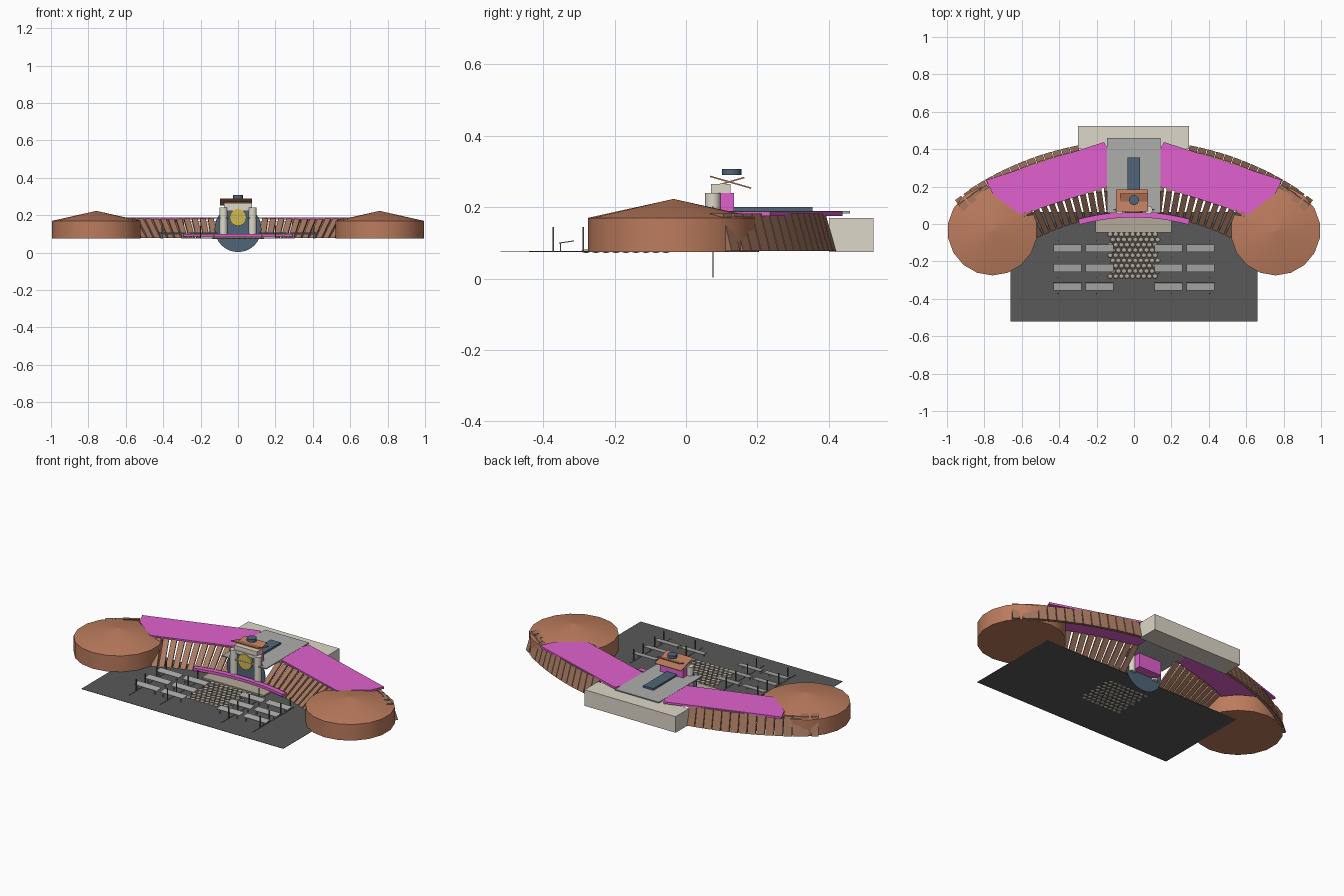
import bpy, bmesh
from math import sin, cos, radians, pi
from mathutils import Matrix

if "Cube" in bpy.data.objects:
    bpy.data.objects.remove(bpy.data.objects["Cube"])


def mat(name, r, g, b):
    m = bpy.data.materials.new(name)
    m.diffuse_color = (r, g, b, 1)
    m.use_nodes = True
    m.node_tree.nodes["Principled BSDF"].inputs["Base Color"].default_value = m.diffuse_color
    return m


BROWN = mat("terracotta", .50, .20, .11)
PLANK = mat("brown", .38, .19, .12)
PINK = mat("pink", .75, .12, .62)
CREAM = mat("cream", .72, .68, .58)
STONE = mat("stone", .45, .40, .32)
DARK = mat("dark_grey", .10, .10, .10)
GREY = mat("mid_grey", .42, .42, .41)
BLUE = mat("slate_blue", .08, .13, .19)
GOLD = mat("gold", .65, .48, .06)


def make(name, bm, m, smooth=False):
    bmesh.ops.recalc_face_normals(bm, faces=bm.faces)
    me = bpy.data.meshes.new(name)
    bm.to_mesh(me)
    bm.free()
    me.materials.append(m)
    for p in me.polygons:
        p.use_smooth = smooth
    ob = bpy.data.objects.new(name, me)
    bpy.context.collection.objects.link(ob)
    return ob


def add_box(bm, x0, x1, y0, y1, z0, z1, tilt=0):
    M = (Matrix.Translation(((x0 + x1) / 2, (y0 + y1) / 2, (z0 + z1) / 2))
         @ Matrix.Rotation(radians(tilt), 4, 'X')
         @ Matrix.Diagonal((x1 - x0, y1 - y0, z1 - z0, 1)))
    bmesh.ops.create_cube(bm, size=1, matrix=M)


def box(name, m, *dims, tilt=0):
    bm = bmesh.new()
    add_box(bm, *dims, tilt=tilt)
    return make(name, bm, m)


def add_prism(bm, bottom, top):
    a = [bm.verts.new(p) for p in bottom]
    b = [bm.verts.new(p) for p in top]
    n = len(a)
    bm.faces.new(a)
    bm.faces.new(b)
    for i in range(n):
        bm.faces.new((a[i], a[(i + 1) % n], b[(i + 1) % n], b[i]))


def cyl(name, m, loc, r, depth, sides, axis='Z', r2=None, smooth=True):
    bm = bmesh.new()
    rot = Matrix.Rotation(pi / 2, 4, 'X') if axis == 'Y' else Matrix()
    bmesh.ops.create_cone(bm, cap_ends=True, segments=sides, radius1=r,
                          radius2=r if r2 is None else r2, depth=depth,
                          matrix=Matrix.Translation(loc) @ rot)
    ob = make(name, bm, m)
    if smooth:
        bpy.context.view_layer.objects.active = ob
        ob.select_set(True)
        bpy.ops.object.shade_smooth_by_angle(angle=radians(35))
        ob.select_set(False)
    return ob


def ring_planks(bm, s, c, rb, rt, thick, width, a0, a1, n):
    # leaning planks, foot at radius rb and head at radius rt
    for i in range(n):
        a = radians(a0 + (a1 - a0) * i / (n - 1))

        def pt(r, w, z):
            return (s * (r * sin(a) + w * cos(a)), c + r * cos(a) - w * sin(a), z)
        h = width / 2
        add_prism(bm,
                  [pt(rb, -h, .077), pt(rb, h, .077), pt(rb + thick, h, .077), pt(rb + thick, -h, .077)],
                  [pt(rt, -h, .182), pt(rt, h, .182), pt(rt + thick, h, .182), pt(rt + thick, -h, .182)])


# ground sheet and paving
box("ground", DARK, -.66, .66, -.52, .065, .0745, .076)
box("step", STONE, -.205, .2, -.045, .035, .076, .085)
bm = bmesh.new()
for j in range(9):
    for i in range(9):
        x = -.12 + .03 * i + (.007 if j % 2 else -.007)
        M = Matrix.Translation((x, -.28 + .028 * j, .077)) @ Matrix.Diagonal((.014, .013, .005, 1))
        bmesh.ops.create_uvsphere(bm, u_segments=8, v_segments=6, radius=1, matrix=M)
make("paving_stones", bm, STONE, True)

# benches, posts and path lines
benches, posts = bmesh.new(), bmesh.new()
for s in (-1, 1):
    for y in (-.335, -.235, -.13):
        for x in (.185, .355):
            add_box(benches, s * x - .075, s * x + .075, y - .021, y + .021, .101, .104, 8)
            add_box(benches, s * x - .06, s * x - .054, y - .018, y - .015, .076, .1)
            add_box(benches, s * x + .054, s * x + .06, y - .018, y - .015, .076, .1)
    for x in (.2, .405):
        add_box(posts, s * x - .003, s * x + .003, -.44, -.06, .076, .078)
        for y in (-.372, -.288, -.18, -.09):
            add_box(posts, s * x - .003, s * x + .003, y - .002, y + .002, .076, .145)
make("benches", benches, GREY)
make("posts", posts, DARK)

# end pavilions: drum and shallow cone
for s, side in ((-1, "left"), (1, "right")):
    cyl(side + "_drum", BROWN, (s * .757, -.035, .1225), .24, .095, 18)
    cyl(side + "_cone", BROWN, (s * .757, -.035, .1965), .24, .053, 18, r2=.001)

    # curved wing: inner and outer rows of leaning planks, flat roof
    bm = bmesh.new()
    ring_planks(bm, s, -1.09, 1.14, 1.275, .018, .031, 6.5, 30, 13)
    ring_planks(bm, s, -1.155, 1.585, 1.555, .018, .045, 11.5, 32.5, 13)
    ring_planks(bm, s, -1.155, 1.50, 1.47, .10, .04, 34, 36, 2)
    make(side + "_planks", bm, PLANK)
    bm = bmesh.new()
    outline = [(.14, .2), (.61, .05), (.755, .16), (.79, .235), (.16, .438), (.14, .40)]
    add_prism(bm, [(s * x, y, .176) for x, y in outline], [(s * x, y, .188) for x, y in outline])
    make(side + "_roof", bm, PINK)

# pink kerb curving below the gate
bm = bmesh.new()
for i in range(12):
    a, b = radians(-15 + 2.5 * i), radians(-12.5 + 2.5 * i)
    q = [(r * sin(t), -1.09 + r * cos(t)) for r, t in ((1.125, a), (1.125, b), (1.155, b), (1.155, a))]
    add_prism(bm, [(x, y, .085) for x, y in q], [(x, y, .1) for x, y in q])
make("front_kerb", bm, PINK)

# centre hall and rear block
box("centre_roof", GREY, -.145, .142, .06, .46, .183, .189)
box("rear_block", CREAM, -.3, .295, .4, .525, .075, .17)
box("roof_ridge", BLUE, -.035, .031, .135, .355, .188, .2)

# gate tower
cyl("gate_disc", BLUE, (0, .076, .128), .125, .003, 32, 'Y')
box("tower", PINK, -.075, .075, .08, .135, .1, .24)
for s, side in ((-1, "left"), (1, "right")):
    cyl(side + "_gate_column", CREAM, (s * .078, .075, .165), .022, .15, 12)
box("gate_cap", CREAM, -.075, .075, .07, .125, .24, .265)
cyl("gate_medallion", GOLD, (0, .07, .188), .045, .016, 20, 'Y')
box("gate_lintel", CREAM, -.075, .075, .066, .085, .222, .24)
box("gable_front", BROWN, -.095, .075, .065, .185, .268, .272, tilt=-16)
box("gable_back", BROWN, -.075, .075, .07, .165, .268, .272, tilt=16)
cyl("lantern", BLUE, (0, .128, .299), .027, .017, 16)
